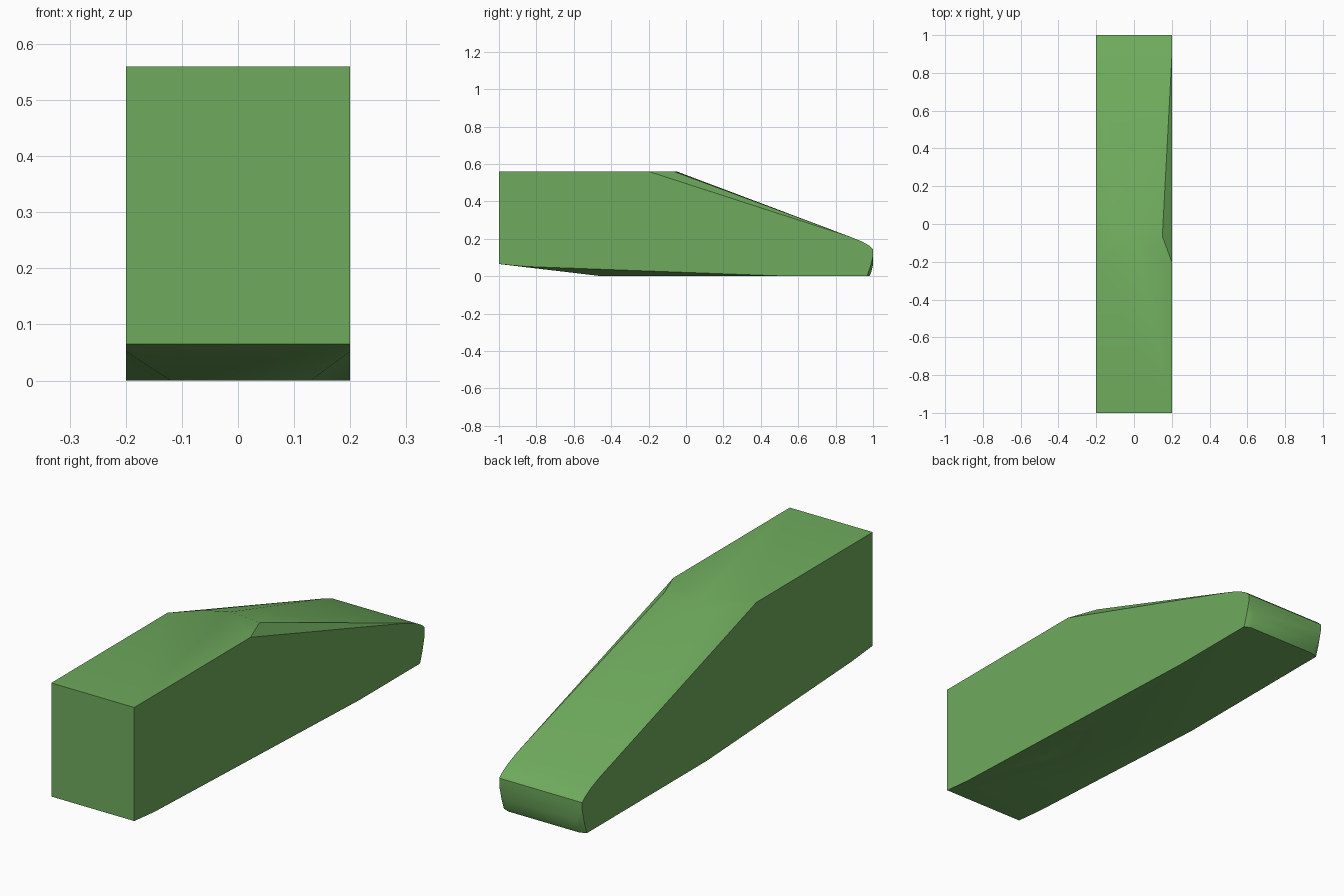
import bpy, bmesh, math

cube = bpy.data.objects.get("Cube")
if cube:
    bpy.data.objects.remove(cube, do_unlink=True)

HALF = 0.2  # half the width of the block

green = bpy.data.materials.new("leaf_green")
green.use_nodes = True
colour = (0.158, 0.407, 0.109, 1.0)
green.diffuse_color = colour
green.node_tree.nodes["Principled BSDF"].inputs["Base Color"].default_value = colour

# Side outline (y, z) shared by both flanks: front, top bend, rounded nose, underside
outline = [(-1, 0.065), (-1, 0.56), (-0.2, 0.56),
           (0.88, 0.21), (0.94, 0.186), (0.98, 0.163), (1, 0.145),
           (1, 0.11), (0.985, 0.05), (0.968, 0), (-0.86, 0.052)]
points = [(s * HALF, y, z) for s in (-1, 1) for y, z in outline]

# Lower nose bulges slightly past the corners
points += [(s * 0.17, y, z) for s in (-1, 1)
           for y, z in [(1, 0.06), (0.99, 0.02), (0.98, 0)]]

# Top crease bows back between the flanks
points += [(0.15, -0.065, 0.56), (0.0, -0.05, 0.56), (-0.1, -0.10, 0.56)]

# Underside: flat foot, with edges that lift towards the front
points += [(-0.12, -0.45, 0), (0.13, -0.45, 0), (-HALF, 0.14, 0), (HALF, 0.55, 0)]

# Skin the points into one convex body
bm = bmesh.new()
for p in points:
    bm.verts.new(p)
hull = bmesh.ops.convex_hull(bm, input=bm.verts[:])
loose = {v for v in hull["geom_interior"] + hull["geom_unused"]
         if isinstance(v, bmesh.types.BMVert)}
bmesh.ops.delete(bm, geom=list(loose), context='VERTS')
bmesh.ops.dissolve_limit(bm, angle_limit=math.radians(0.4),
                         verts=bm.verts[:], edges=bm.edges[:])
bmesh.ops.recalc_face_normals(bm, faces=bm.faces[:])

mesh = bpy.data.meshes.new("wedge_block")
bm.to_mesh(mesh)
bm.free()
mesh.materials.append(green)
block = bpy.data.objects.new("wedge_block", mesh)
bpy.context.collection.objects.link(block)

# Smooth the shallow creases, keep the corners sharp
bpy.ops.object.select_all(action='DESELECT')
block.select_set(True)
bpy.context.view_layer.objects.active = block
bpy.ops.object.shade_smooth_by_angle(angle=math.radians(30))
